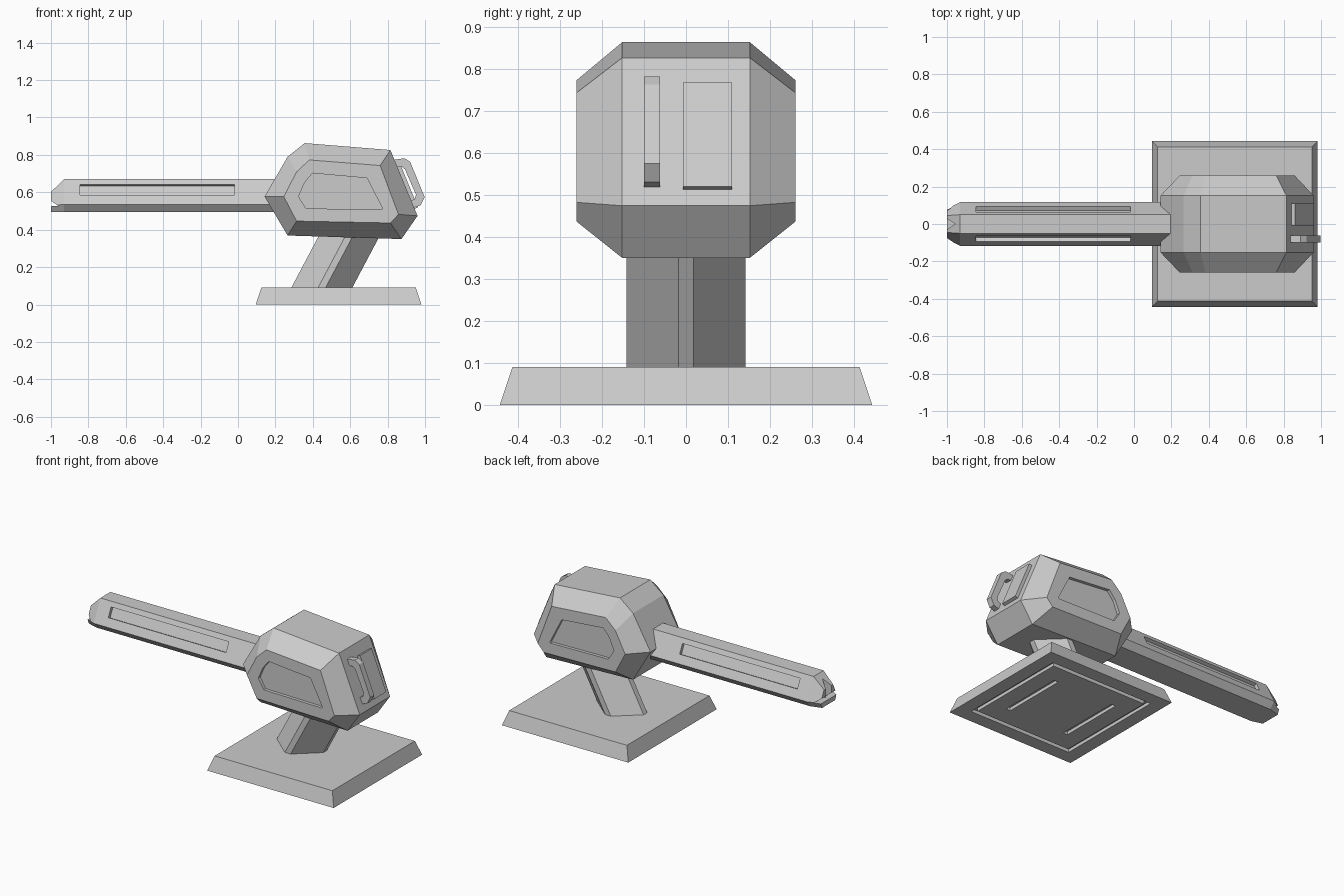
import bpy
import bmesh
from mathutils import Vector

cube = bpy.data.objects.get("Cube")
if cube:
    bpy.data.objects.remove(cube, do_unlink=True)

GREY = (0.6, 0.6, 0.6, 1)
grey = bpy.data.materials.new("plain grey")
grey.use_nodes = True
grey.diffuse_color = GREY
grey.node_tree.nodes["Principled BSDF"].inputs["Base Color"].default_value = GREY


def loft(name, rings):
    """Bridge matching rings of points and cap both ends."""
    bm = bmesh.new()
    loops = [[bm.verts.new(p) for p in ring] for ring in rings]
    for a, b in zip(loops, loops[1:]):
        for i in range(len(a)):
            j = (i + 1) % len(a)
            bm.faces.new((a[i], a[j], b[j], b[i]))
    bm.faces.new(loops[0])
    bm.faces.new(loops[-1])
    bmesh.ops.recalc_face_normals(bm, faces=bm.faces)
    mesh = bpy.data.meshes.new(name)
    bm.to_mesh(mesh)
    bm.free()
    mesh.materials.append(grey)
    obj = bpy.data.objects.new(name, mesh)
    bpy.context.collection.objects.link(obj)
    return obj


def along_x(pts, x):
    return [(x, y, z) for y, z in pts]


def along_y(pts, y):
    return [(x, y, z) for x, z in pts]


def along_z(pts, z):
    return [(x, y, z) for x, y in pts]


def rect(cx, cy, hx, hy):
    return [(cx - hx, cy - hy), (cx + hx, cy - hy), (cx + hx, cy + hy), (cx - hx, cy + hy)]


def cut(target, cutter):
    cutter.hide_render = True
    cutter.hide_viewport = True
    cutter.display_type = 'WIRE'
    mod = target.modifiers.new("cut", 'BOOLEAN')
    mod.operation = 'DIFFERENCE'
    mod.solver = 'EXACT'
    mod.object = cutter


# Base plate with a square groove and two slots underneath
CX = 0.538
base = loft("base", [along_z(rect(CX, 0, 0.443, 0.443), 0),
                     along_z(rect(CX, 0, 0.413, 0.413), 0.09)])
DEEP = 0.02
for s in (-1, 1):
    grooves = [rect(CX + s * 0.21, 0, 0.015, 0.21),
               rect(CX + s * 0.345, 0, 0.013, 0.358),
               rect(CX, s * 0.345, 0.358, 0.013)]
    for g in grooves:
        cut(base, loft("groove_cutter", [along_z(g, -0.05), along_z(g, DEEP)]))

# Leaning neck: diamond section with blunted corners
diamond = [(-0.163, -0.018), (-0.02, -0.142), (0.02, -0.142), (0.163, -0.018),
           (0.163, 0.018), (0.02, 0.142), (-0.02, 0.142), (-0.163, 0.018)]
loft("neck", [[(x + 0.448 + (z - 0.09) * 0.53, y, z) for x, y in diamond]
              for z in (0.08, 0.42)])

# Faceted head with sunken side panels
outer = [(0.142, 0.577), (0.265, 0.79), (0.356, 0.863), (0.815, 0.826),
         (0.96, 0.474), (0.874, 0.35), (0.265, 0.369)]
inner = [(0.245, 0.577), (0.313, 0.709), (0.382, 0.773), (0.76, 0.743),
         (0.858, 0.482), (0.815, 0.436), (0.313, 0.446)]
panel = [(0.324, 0.577), (0.356, 0.652), (0.398, 0.702), (0.69, 0.676),
         (0.773, 0.512), (0.768, 0.507), (0.363, 0.514)]
half = [(panel, 0.24), (panel, 0.26), (inner, 0.26), (outer, 0.152)]
loft("head", [along_y(p, -y) for p, y in half] + [along_y(p, y) for p, y in reversed(half)])

# Arm with tapered tip
body = [(-0.05, 0.67), (0.05, 0.67), (0.117, 0.535), (0.085, 0.495), (-0.085, 0.495), (-0.117, 0.535)]
tip = [(-0.045, 0.602), (0.045, 0.602), (0.08, 0.53), (0.065, 0.495), (-0.065, 0.495), (-0.08, 0.53)]
arm = loft("arm", [along_x(tip, -1), along_x(body, -0.93), along_x(body, 0.24)])

# Long slots sunk into both sloping sides of the arm
for s in (-1, 1):
    n = Vector((s * 0.9, 0.43))
    top, low = Vector((s * 0.064, 0.641)), Vector((s * 0.0915, 0.584))
    section = [top + n * 0.03, low + n * 0.03, low - n * 0.02, top - n * 0.02]
    cut(arm, loft("slot_cutter", [along_x(section, -0.845), along_x(section, -0.02)]))

# Notched tip: a mouth across and a small beak cut above it
mouth = [(-1.05, 0.59), (-0.96, 0.527), (-1.05, 0.523)]
cut(arm, loft("mouth_cutter", [along_y(mouth, -0.2), along_y(mouth, 0.2)]))
beak = [(-1.05, -0.06), (-0.955, 0), (-1.05, 0.06)]
cut(arm, loft("beak_cutter", [along_z(beak, 0.525), along_z(beak, 0.7)]))

# Raised plate on the sloping back of the head
a, b = Vector((0.842, 0.76)), Vector((0.944, 0.512))
n = Vector((0.925, 0.38))
plate = [a - n * 0.01, a + n * 0.02, b + n * 0.02, b - n * 0.01]
loft("rear_plate", [along_y(plate, -0.007), along_y(plate, 0.11)])

# Grab handle: an open bent bar
bar_out = [(0.82, 0.772), (0.89, 0.782), (0.921, 0.762), (0.998, 0.574), (0.976, 0.53), (0.925, 0.513)]
bar_in = [(0.835, 0.737), (0.874, 0.738), (0.893, 0.722), (0.952, 0.586), (0.943, 0.563), (0.905, 0.548)]
bar = bar_out + bar_in[::-1]
loft("handle", [along_y(bar, -0.1), along_y(bar, -0.062)])
